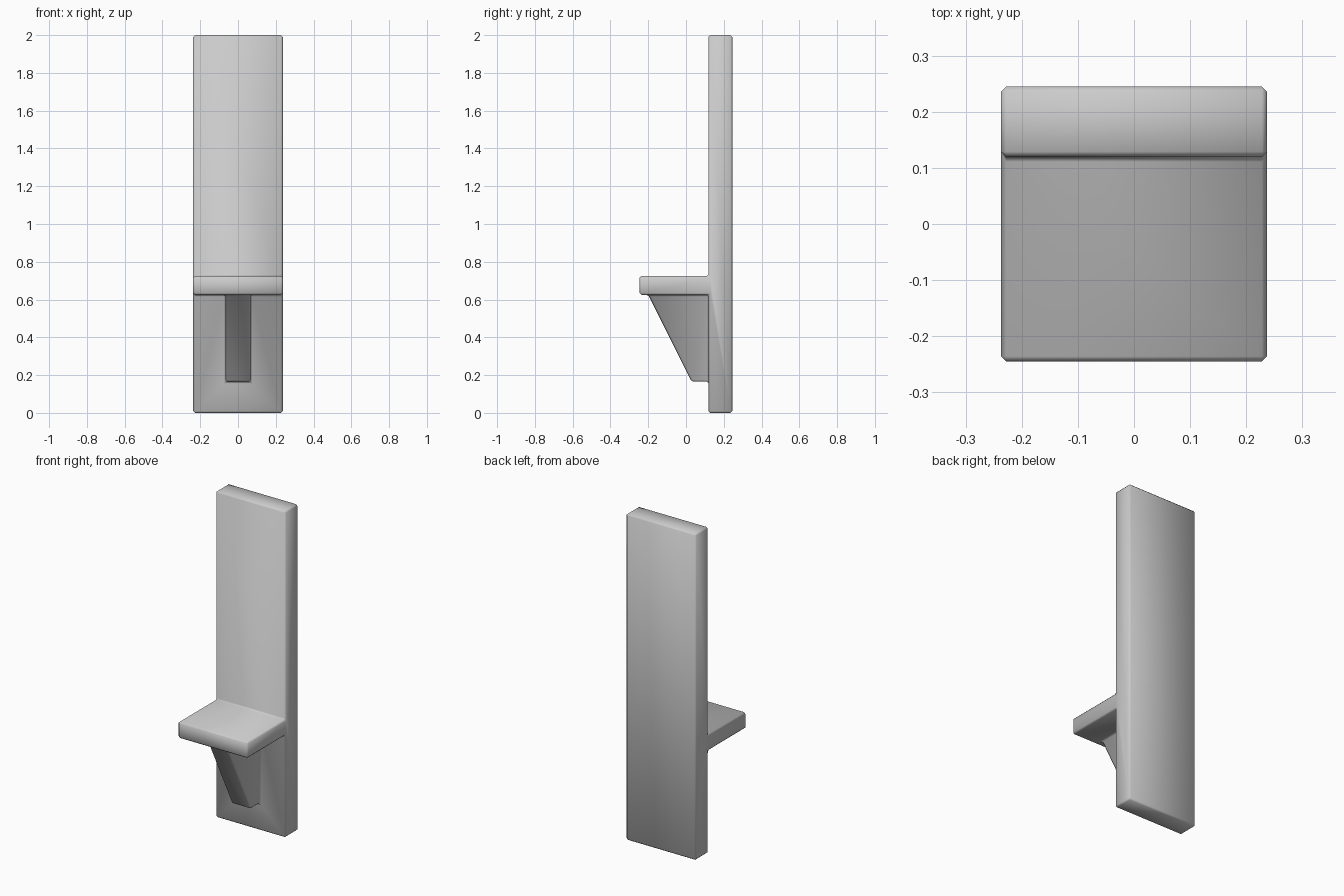
import bpy, bmesh

if "Cube" in bpy.data.objects:
    bpy.data.objects.remove(bpy.data.objects["Cube"])


def extruded(name, profile, half_width):
    """Extrude a (y, z) profile symmetrically along x."""
    bm = bmesh.new()
    face = bm.faces.new([bm.verts.new((-half_width, y, z)) for y, z in profile])
    ret = bmesh.ops.extrude_face_region(bm, geom=[face])
    moved = [g for g in ret["geom"] if isinstance(g, bmesh.types.BMVert)]
    bmesh.ops.translate(bm, verts=moved, vec=(2 * half_width, 0, 0))
    bmesh.ops.recalc_face_normals(bm, faces=bm.faces)
    mesh = bpy.data.meshes.new(name)
    bm.to_mesh(mesh)
    bm.free()
    obj = bpy.data.objects.new(name, mesh)
    bpy.context.collection.objects.link(obj)
    return obj


# Tall back plate with the shelf in one continuous side profile
body = extruded("back_plate_and_shelf", [
    (0.245, 0), (0.245, 2), (0.12, 2), (0.12, 0.725),
    (-0.245, 0.725), (-0.245, 0.625), (0.12, 0.625), (0.12, 0)], 0.237)

# Tapered support bracket, sunk into plate and shelf, then fused
bracket = extruded("support_bracket", [
    (-0.225, 0.675), (0.03, 0.165), (0.18, 0.165), (0.18, 0.675)], 0.066)
bracket.hide_render = True
bracket.hide_set(True)

union = body.modifiers.new("fuse_bracket", "BOOLEAN")
union.operation = "UNION"
union.solver = "EXACT"
union.object = bracket

# Small chamfer on outer edges and inner joints
bevel = body.modifiers.new("chamfer", "BEVEL")
bevel.width = 0.009
bevel.segments = 1
bevel.limit_method = "ANGLE"
bevel.angle_limit = 0.5

# Bake the fused shape and remove the helper
bpy.context.view_layer.objects.active = body
body.select_set(True)
for mod in ("fuse_bracket", "chamfer"):
    bpy.ops.object.modifier_apply(modifier=mod)
bpy.data.objects.remove(bracket)
bpy.ops.object.shade_smooth_by_angle(angle=0.9)
